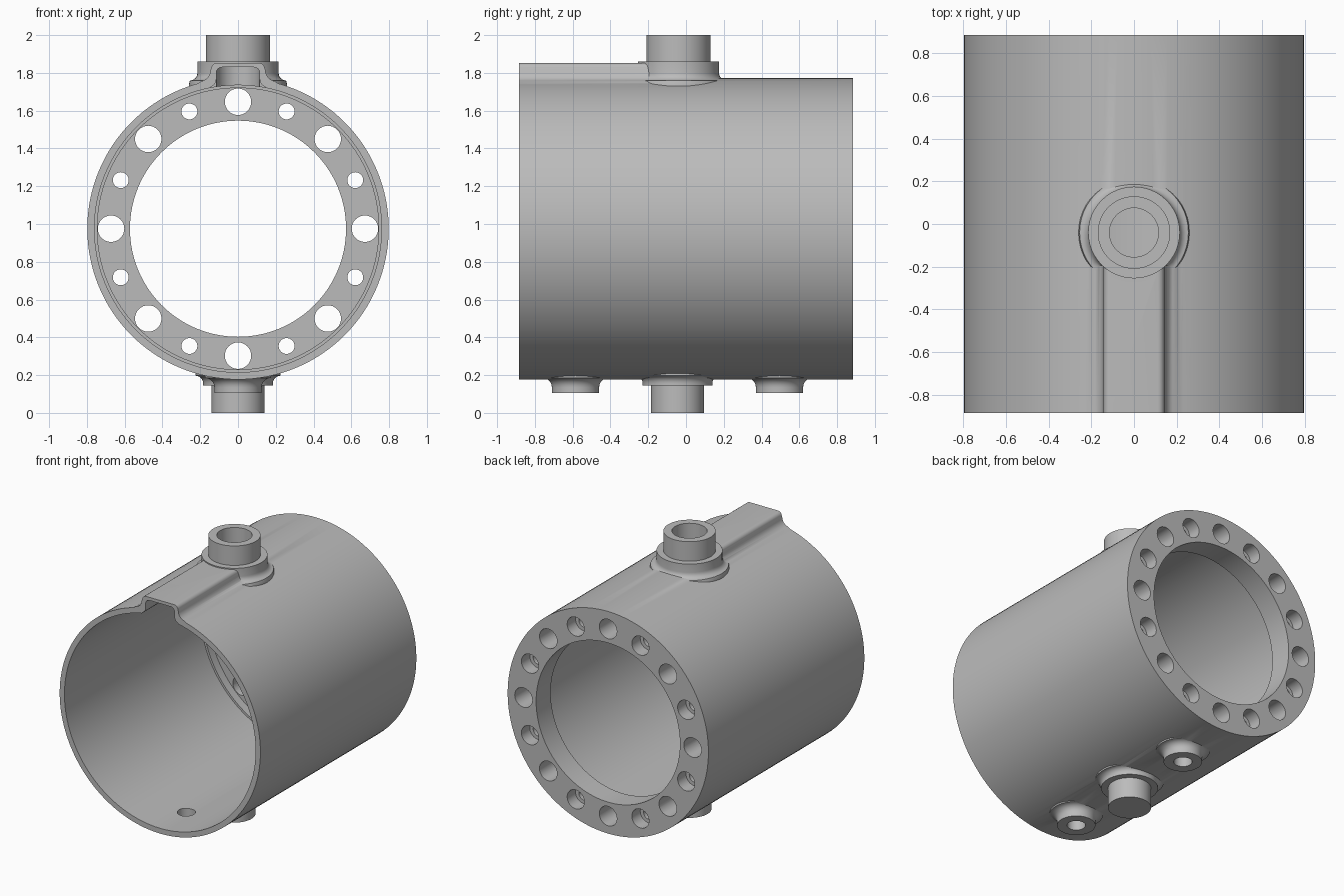
import bpy, bmesh
from math import cos, sin, pi, radians
from mathutils import Matrix, Vector

cube = bpy.data.objects.get("Cube")
if cube:
    bpy.data.objects.remove(cube, do_unlink=True)

AXIS_Z = 0.975      # height of the barrel axis
R_OUT = 0.798       # barrel radius
HALF = 0.885        # half length of the barrel
PORT_Y = -0.04      # position of the top and bottom ports
ALONG_Y = Matrix.Rotation(radians(-90), 4, 'X')

grey = bpy.data.materials.new("cast grey")
grey.use_nodes = True
grey.diffuse_color = (0.5, 0.5, 0.5, 1)
grey.node_tree.nodes["Principled BSDF"].inputs["Base Color"].default_value = (0.5, 0.5, 0.5, 1)


def finish(name, bm):
    bmesh.ops.recalc_face_normals(bm, faces=bm.faces)
    mesh = bpy.data.meshes.new(name)
    bm.to_mesh(mesh)
    bm.free()
    mesh.materials.append(grey)
    ob = bpy.data.objects.new(name, mesh)
    bpy.context.scene.collection.objects.link(ob)
    return ob


def lathe(name, profile, centre, turn=Matrix(), steps=48):
    """Solid of revolution from (radius, height) points, capped at both ends."""
    bm = bmesh.new()
    m = Matrix.Translation(centre) @ turn
    rings = [[bm.verts.new(m @ Vector((r * cos(2 * pi * i / steps), r * sin(2 * pi * i / steps), h)))
              for i in range(steps)] for r, h in profile]
    for a, b in zip(rings, rings[1:]):
        for i in range(steps):
            j = (i + 1) % steps
            bm.faces.new((a[i], a[j], b[j], b[i]))
    bm.faces.new(rings[0])
    bm.faces.new(rings[-1])
    return finish(name, bm)


def extrude_y(name, half_outline, y0, y1):
    """Mirrored (x, z) half outline pushed along y."""
    pts = half_outline + [(-x, z) for x, z in reversed(half_outline)]
    bm = bmesh.new()
    a, b = [[bm.verts.new((x, y, z)) for x, z in pts] for y in (y0, y1)]
    for i in range(len(pts)):
        j = (i + 1) % len(pts)
        bm.faces.new((a[i], a[j], b[j], b[i]))
    bm.faces.new(a)
    bm.faces.new(b)
    return finish(name, bm)


def arc(cx, cz, r, a0, a1, n=6):
    """Points on an arc, angles in degrees."""
    return [(cx + r * cos(radians(a0 + (a1 - a0) * i / n)),
             cz + r * sin(radians(a0 + (a1 - a0) * i / n))) for i in range(n + 1)]


def combine(target, others, operation):
    """Boolean every other object into the target, then remove them."""
    for ob in others:
        ob.hide_render = True
        mod = target.modifiers.new(operation.lower(), 'BOOLEAN')
        mod.operation, mod.solver, mod.object = operation, 'EXACT', ob
    graph = bpy.context.evaluated_depsgraph_get()
    graph.update()
    mesh = bpy.data.meshes.new_from_object(target.evaluated_get(graph))
    target.modifiers.clear()
    target.data = mesh
    for ob in others:
        bpy.data.objects.remove(ob, do_unlink=True)


# Barrel
housing = lathe("housing", [(R_OUT, -HALF), (R_OUT, HALF)], (0, 0, AXIS_Z), ALONG_Y, 128)

# Raised channel rib along the top, from the front edge to the port
rib = extrude_y("channel_rib",
                [(0.24, 1.66)] + [(0.225, 1.737)] + arc(0.205, 1.815, 0.06, 260, 180)
                + arc(0.112, 1.822, 0.03, 0, 90), -HALF, PORT_Y)

# Top port: flared collar and neck
top_port = lathe("top_port",
                 [(0.26, 1.6), (0.26, 1.74)] + arc(0.255, 1.80, 0.04, 270, 180)
                 + [(0.215, 1.86), (0.17, 1.86), (0.17, 2.0)], (0, PORT_Y, 0))

# Bottom port: flared collar and solid stem
bottom_port = lathe("bottom_port",
                    [(0.225, 0.3), (0.225, 0.197)] + arc(0.225, 0.157, 0.04, 90, 180)
                    + [(0.185, 0.145), (0.14, 0.145), (0.14, 0)], (0, PORT_Y - 0.005, 0))

# Two drain bosses
drains = [lathe("drain_boss", [(0.175, 0.3), (0.175, 0.185)] + arc(0.175, 0.135, 0.05, 90, 180)
                + [(0.125, 0.105)], (0, y, 0)) for y in (-0.585, 0.495)]

combine(housing, [rib, top_port, bottom_port] + drains, 'UNION')

# Main bore with a small shoulder and the rear flange opening
cutters = [lathe("bore", [(0.76, -1), (0.76, 0.66), (0.745, 0.66), (0.745, 0.72),
                          (0.572, 0.72), (0.572, 1)], (0, 0, AXIS_Z), ALONG_Y, 128)]

# Channel under the rib, opening into the top port
cutters.append(extrude_y("channel", [(0.15, 1.6), (0.15, 1.712)] + arc(0.155, 1.765, 0.04, 250, 180, 4)
                         + arc(0.085, 1.8, 0.03, 0, 90, 4), -1, PORT_Y))
cutters.append(lathe("top_port_bore", [(0.115, 1.55), (0.115, 2.1)], (0, PORT_Y, 0)))

# Drain holes
for y in (-0.585, 0.495):
    cutters.append(lathe("drain_hole", [(0.06, 0), (0.06, 0.4)], (0, y, 0), steps=32))

# Ring of flange holes, alternating plain and counterbored
for k in range(16):
    a = k * pi / 8
    centre = (0.672 * sin(a), 0, AXIS_Z + 0.672 * cos(a))
    if k % 2 == 0:
        shape = [(0.07, 0.69), (0.07, 1)]
    else:
        shape = [(0.042, 0.69), (0.042, 0.79), (0.068, 0.79), (0.068, 1)]
    cutters.append(lathe("flange_hole", shape, centre, ALONG_Y, 32))

combine(housing, cutters, 'DIFFERENCE')

bpy.ops.object.select_all(action='DESELECT')
housing.select_set(True)
bpy.context.view_layer.objects.active = housing
bpy.ops.object.shade_smooth_by_angle(angle=radians(30))
